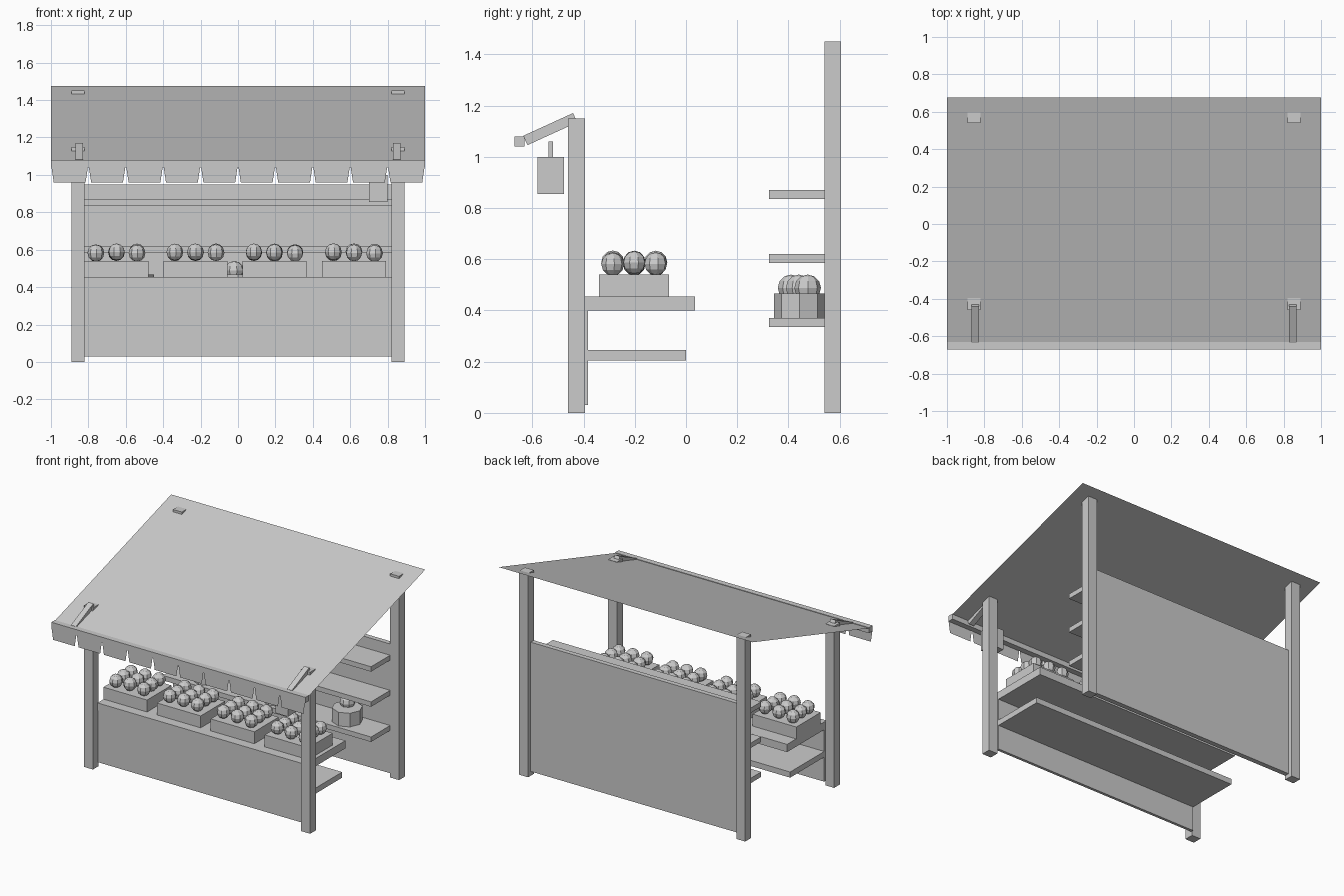
import bpy, bmesh, math, random

if "Cube" in bpy.data.objects:
    bpy.data.objects.remove(bpy.data.objects["Cube"])

random.seed(4)


def mesh_object(name, verts, faces):
    me = bpy.data.meshes.new(name)
    me.from_pydata(verts, [], faces)
    ob = bpy.data.objects.new(name, me)
    bpy.context.collection.objects.link(ob)
    return ob


def bm_object(name, bm):
    me = bpy.data.meshes.new(name)
    bm.to_mesh(me)
    bm.free()
    ob = bpy.data.objects.new(name, me)
    bpy.context.collection.objects.link(ob)
    return ob


def box(name, x, y, z):
    """Box from (min, max) ranges on each axis."""
    bm = bmesh.new()
    bmesh.ops.create_cube(bm, size=1)
    for v in bm.verts:
        v.co = [(r[0] + r[1]) / 2 + c * (r[1] - r[0]) for r, c in zip((x, y, z), v.co)]
    return bm_object(name, bm)


def fruit(name, x, y, z, r):
    bm = bmesh.new()
    bmesh.ops.create_uvsphere(bm, u_segments=8, v_segments=6, radius=r)
    ob = bm_object(name, bm)
    ob.location = (x, y, z)
    ob.rotation_euler.z = random.uniform(0, 0.6)
    return ob


SPAN = (-0.82, 0.82)

# Posts and the sloping awning brackets
for side, s in (("left", -1), ("right", 1)):
    px = (s * 0.855 - 0.035, s * 0.855 + 0.035)
    box("front_post_" + side, px, (-0.46, -0.395), (0, 1.15))
    box("back_post_" + side, px, (0.54, 0.605), (0, 1.45))
    arm = box("awning_bracket_" + side, (-0.02, 0.02), (-0.107, 0.107), (-0.02, 0.02))
    arm.location = (s * 0.85, -0.53, 1.108)
    arm.rotation_euler.x = math.radians(24.5)

# Cloth roof, a single sheet pierced by the posts
mesh_object("roof_sheet",
            [(-1, -0.65, 1.07), (1, -0.65, 1.07), (1, 0.677, 1.475), (-1, 0.677, 1.475)],
            [(0, 1, 2, 3)])

# Front beam and hanging valance flaps
box("front_beam", (-1, 1), (-0.67, -0.63), (1.04, 1.08))
for i in range(10):
    c = -0.9 + i * 0.2
    mesh_object(f"valance_flap_{i + 1}",
                [(c - 0.098, -0.672, 1.045), (c - 0.085, -0.672, 0.96),
                 (c + 0.085, -0.672, 0.96), (c + 0.098, -0.672, 1.045)],
                [(0, 1, 2, 3)])

# Hanging lantern
box("lantern_body", (0.70, 0.80), (-0.58, -0.477), (0.855, 1.0))
box("lantern_hanger", (0.742, 0.758), (-0.537, -0.52), (1.0, 1.06))

# Counter, lower shelf and panels
box("counter_top", SPAN, (-0.41, 0.035), (0.40, 0.455))
box("counter_shelf", SPAN, (-0.385, 0.0), (0.205, 0.245))
box("front_panel", SPAN, (-0.403, -0.383), (0.03, 0.40))
box("back_panel", SPAN, (0.54, 0.575), (0.03, 0.95))
for i, z in enumerate((0.335, 0.585, 0.835)):
    box(f"back_shelf_{i + 1}", SPAN, (0.325, 0.54), (z, z + 0.035))

# Crates of fruit on the counter
for i, cx in enumerate((-0.65, -0.2275, 0.195, 0.62)):
    box(f"crate_{i + 1}", (cx - 0.172, cx + 0.172), (-0.34, -0.067), (0.455, 0.54))
    for a in range(3):
        for b in range(3):
            fruit(f"crate_{i + 1}_fruit_{a * 3 + b + 1}",
                  cx + (a - 1) * 0.11, -0.202 + (b - 1) * 0.084,
                  0.583 + random.uniform(-0.003, 0.006), 0.045)

# Eight-sided baskets on the bottom back shelf
for i, (cx, fy) in enumerate(((-0.55, 0.41), (0, 0.44), (0.55, 0.475))):
    bm = bmesh.new()
    bmesh.ops.create_cone(bm, cap_ends=True, segments=8, radius1=0.1, radius2=0.1, depth=0.1)
    basket = bm_object(f"basket_{i + 1}", bm)
    basket.location = (cx, 0.443, 0.417)
    fruit(f"basket_{i + 1}_fruit", cx - 0.02, fy, 0.488, 0.052)
